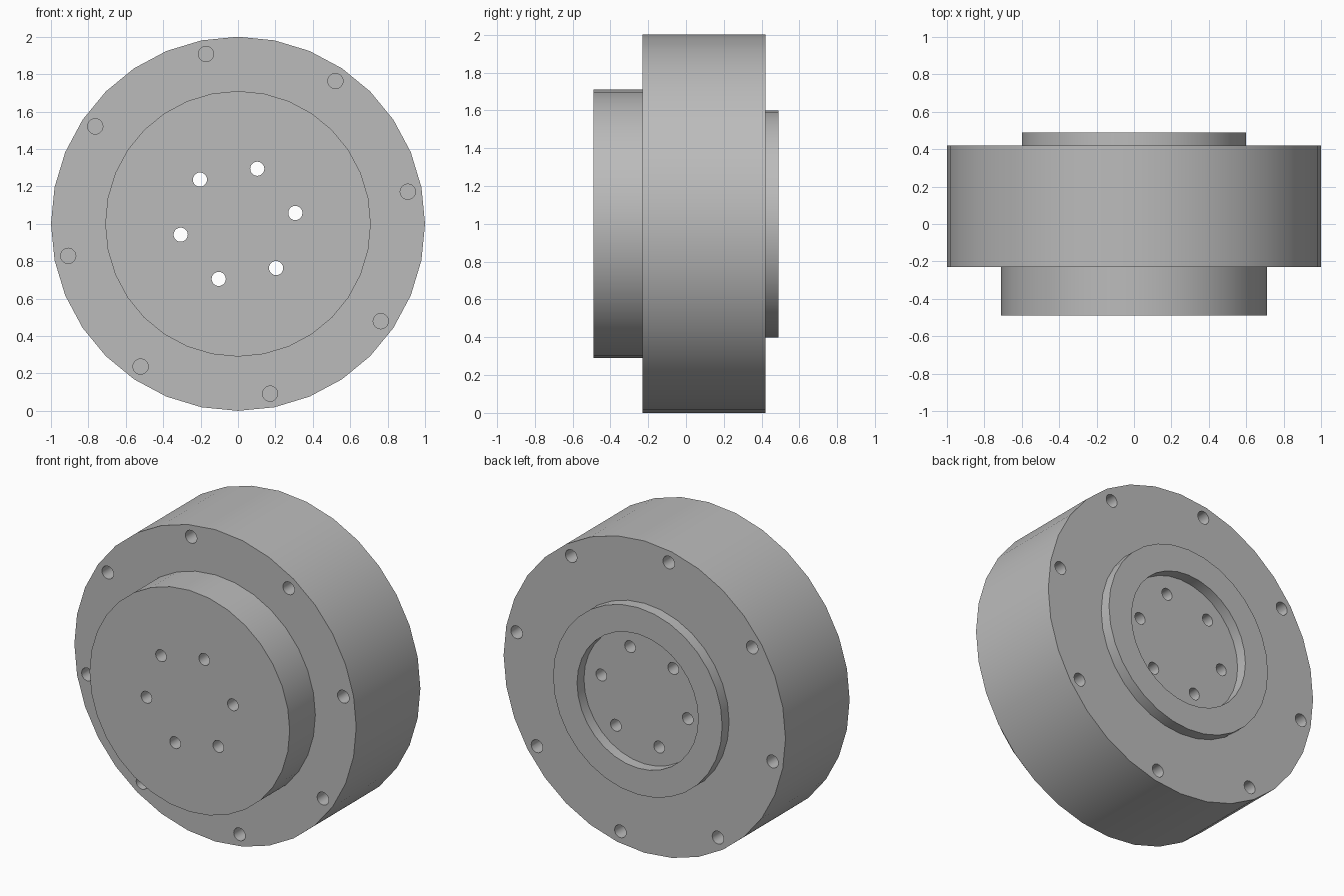
import bpy, bmesh
from math import sin, cos, pi, radians

cube = bpy.data.objects.get("Cube")
if cube:
    bpy.data.objects.remove(cube)

SEGMENTS = 32
CENTRE_Z = 1.0

metal = bpy.data.materials.new("plain_grey")
metal.use_nodes = True
GREY = (0.5, 0.5, 0.5, 1)
metal.diffuse_color = GREY
metal.node_tree.nodes["Principled BSDF"].inputs["Base Color"].default_value = GREY


def add_lathe(bm, profile, segments, x=0, z=CENTRE_Z):
    """Revolve (radius, y) points about a y axis and cap both ends."""
    rings = []
    for radius, y in profile:
        angles = [2 * pi * i / segments for i in range(segments)]
        rings.append([bm.verts.new((x + radius * cos(a), y, z + radius * sin(a)))
                      for a in angles])
    for a, b in zip(rings, rings[1:]):
        for i in range(segments):
            j = (i + 1) % segments
            bm.faces.new((a[i], a[j], b[j], b[i]))
    bm.faces.new(rings[0])
    bm.faces.new(rings[-1])


def make_object(name, bm):
    bmesh.ops.recalc_face_normals(bm, faces=bm.faces)
    mesh = bpy.data.meshes.new(name)
    bm.to_mesh(mesh)
    bm.free()
    mesh.materials.append(metal)
    obj = bpy.data.objects.new(name, mesh)
    bpy.context.collection.objects.link(obj)
    return obj


def add_hole_circle(bm, count, pitch_radius, hole_radius, start, y0, y1):
    """Place a ring of round hole cutters between y0 and y1."""
    for i in range(count):
        a = start + 2 * pi * i / count
        add_lathe(bm, [(hole_radius, y0), (hole_radius, y1)], 20,
                  pitch_radius * cos(a), CENTRE_Z + pitch_radius * sin(a))


# Stepped body: front hub, wide flange, rear collar with a shallow recess
bm = bmesh.new()
add_lathe(bm, [(0.71, -0.49), (0.71, -0.23), (1.0, -0.23), (1.0, 0.42),
               (0.6, 0.42), (0.6, 0.49), (0.43, 0.49), (0.43, 0.42)], SEGMENTS)
body = make_object("actuator_body", bm)

# Bolt holes: six through the hub, eight blind ones on each flange face
bm = bmesh.new()
start = radians(10.7)
add_hole_circle(bm, 6, 0.312, 0.038, start, -0.6, 0.6)
add_hole_circle(bm, 8, 0.924, 0.041, start, -0.3, -0.03)
add_hole_circle(bm, 8, 0.924, 0.041, start, 0.22, 0.5)
cutter = make_object("hole_cutter", bm)
cutter.hide_render = True

cut = body.modifiers.new("bolt_holes", "BOOLEAN")
cut.operation = "DIFFERENCE"
cut.solver = "EXACT"
cut.object = cutter
bpy.ops.object.select_all(action="DESELECT")
body.select_set(True)
bpy.context.view_layer.objects.active = body
bpy.ops.object.modifier_apply(modifier=cut.name)
bpy.data.objects.remove(cutter)

# Round sides smooth, rims crisp
bpy.ops.object.shade_smooth_by_angle(angle=radians(30))
